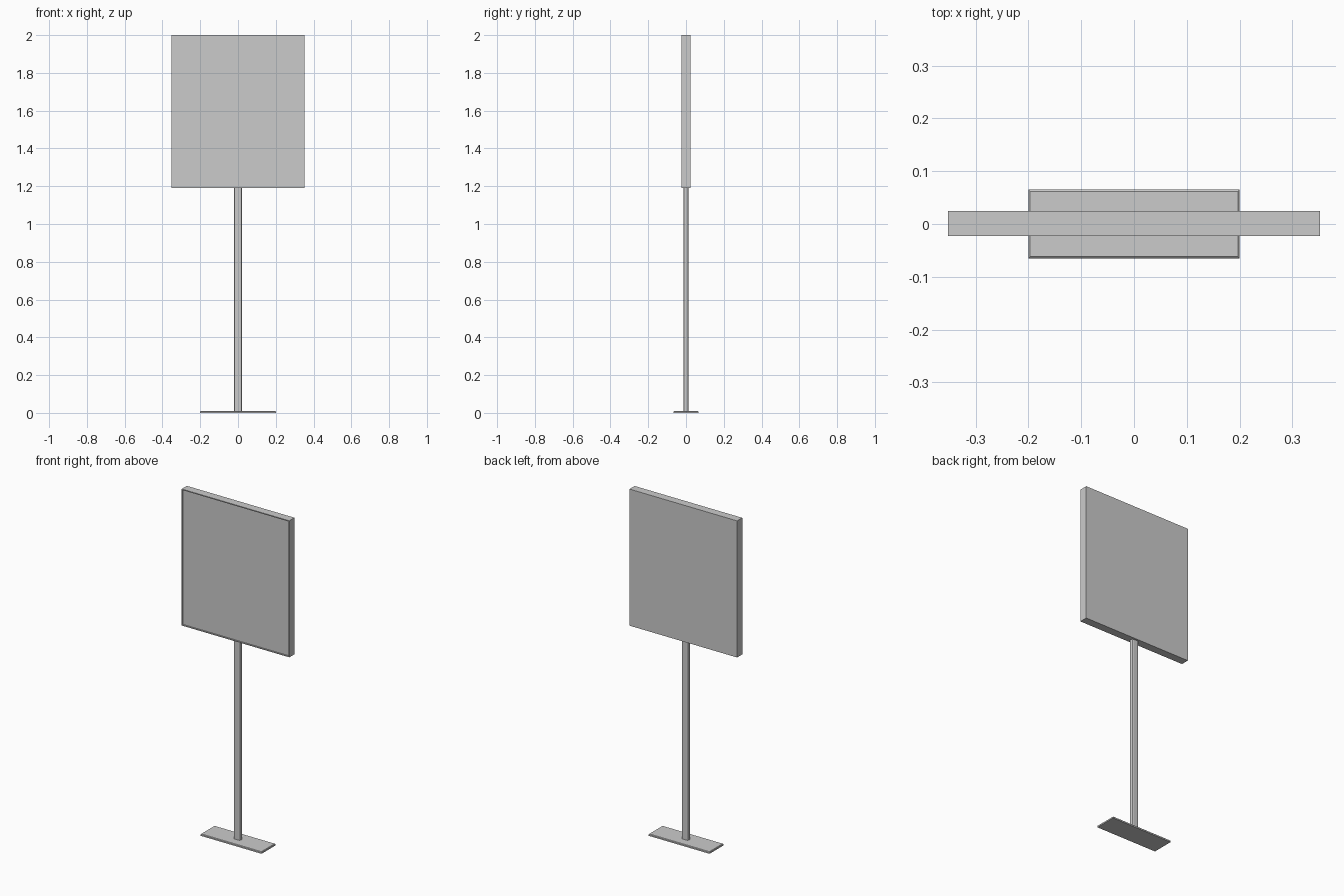
import bpy, bmesh

if "Cube" in bpy.data.objects:
    bpy.data.objects.remove(bpy.data.objects["Cube"])


def box(name, lo, hi):
    """Axis-aligned box from min corner to max corner."""
    bm = bmesh.new()
    bmesh.ops.create_cube(bm, size=1)
    for v in bm.verts:
        for i in range(3):
            v.co[i] = (lo[i] + hi[i]) / 2 + v.co[i] * (hi[i] - lo[i])
    bm.normal_update()
    return name, bm


def finish(name, bm):
    mesh = bpy.data.meshes.new(name)
    bm.to_mesh(mesh)
    bm.free()
    obj = bpy.data.objects.new(name, mesh)
    bpy.context.collection.objects.link(obj)
    return obj


# Base plate with a small chamfer around its top
name, bm = box("base_plate", (-0.2, -0.065, 0), (0.2, 0.065, 0.011))
top = [e for e in bm.edges if all(v.co.z > 0.01 for v in e.verts)]
bmesh.ops.bevel(bm, geom=top, offset=0.003, segments=1, affect='EDGES')
finish(name, bm)

# Flat post with rounded vertical edges
name, bm = box("post", (-0.022, -0.013, 0.008), (0.022, 0.013, 1.195))
upright = [e for e in bm.edges if abs(e.verts[0].co.z - e.verts[1].co.z) > 0.5]
bmesh.ops.bevel(bm, geom=upright, offset=0.008, segments=2, profile=0.5, affect='EDGES')
finish(name, bm)

# Sign panel: thin raised frame around a recessed front face
name, bm = box("sign_panel", (-0.353, -0.023, 1.19), (0.353, 0.025, 2.0))
front = [f for f in bm.faces if f.normal.y < -0.9]
bmesh.ops.inset_region(bm, faces=front, thickness=0.008, depth=0)
face = bmesh.ops.extrude_discrete_faces(bm, faces=front)["faces"][0]
bmesh.ops.translate(bm, verts=face.verts, vec=(0, 0.006, 0))
finish(name, bm)
